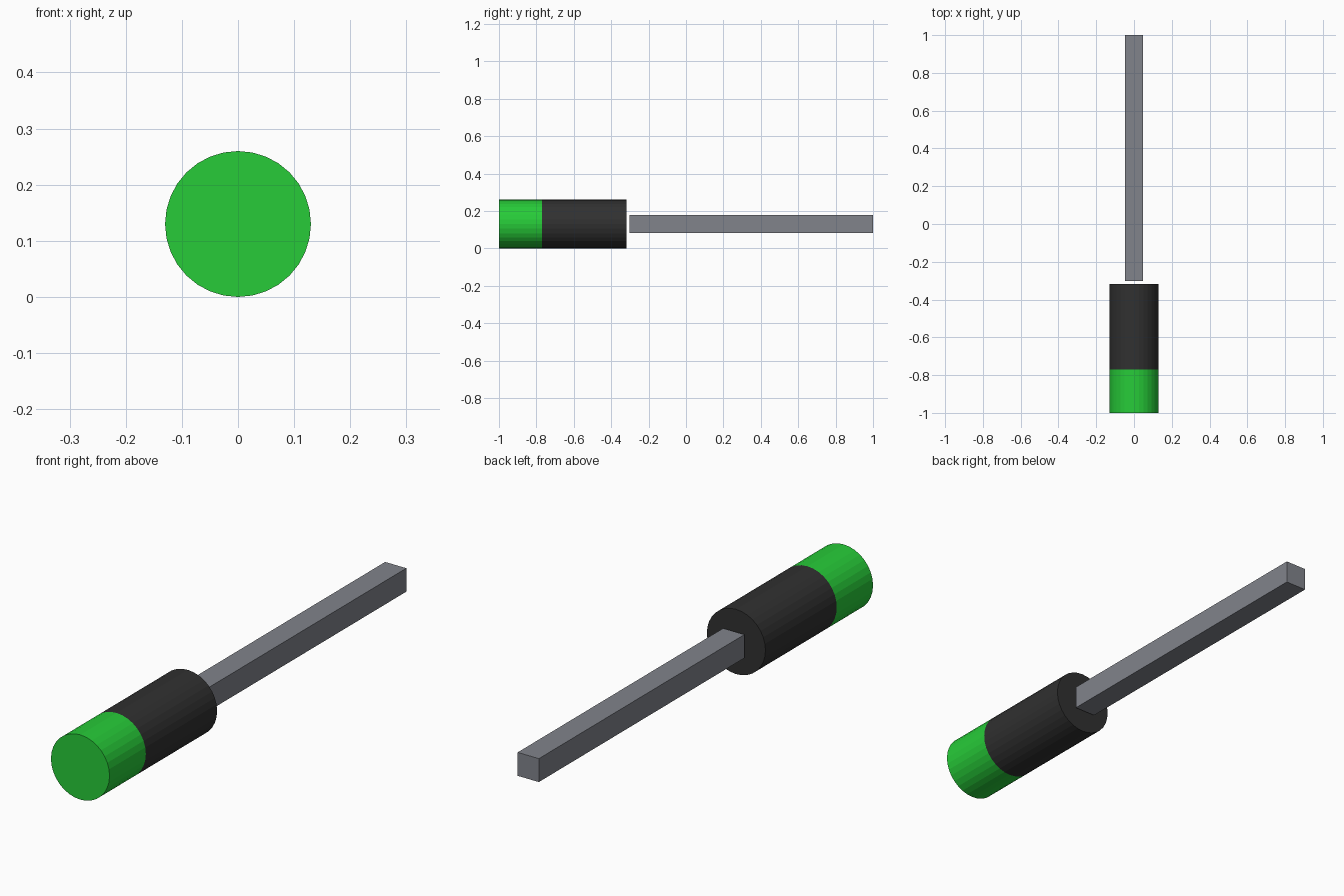
import bpy
import math

if "Cube" in bpy.data.objects:
    bpy.data.objects.remove(bpy.data.objects["Cube"])

R = 0.13       # handle radius, also the height of the centre line
SHAFT = 0.094  # width of the square shaft


def paint(obj, name, color):
    mat = bpy.data.materials.new(name)
    mat.diffuse_color = (*color, 1)
    mat.use_nodes = True
    mat.node_tree.nodes["Principled BSDF"].inputs["Base Color"].default_value = mat.diffuse_color
    obj.data.materials.append(mat)


def handle_part(name, y0, y1, color):
    bpy.ops.mesh.primitive_cylinder_add(
        vertices=32, radius=R, depth=y1 - y0,
        location=(0, (y0 + y1) / 2, R), rotation=(math.pi / 2, 0, 0))
    obj = bpy.context.object
    obj.name = name
    paint(obj, name + "_color", color)


# Two-tone round handle
handle_part("handle_end_cap", -1.0, -0.77, (0.02, 0.6, 0.04))
handle_part("handle_grip", -0.77, -0.318, (0.03, 0.03, 0.03))

# Square shaft, separated from the grip by a narrow gap
y0, y1 = -0.303, 1.0
bpy.ops.mesh.primitive_cube_add(size=1, location=(0, (y0 + y1) / 2, R))
shaft = bpy.context.object
shaft.name = "shaft"
shaft.scale = (SHAFT, y1 - y0, SHAFT)
bpy.ops.object.transform_apply(location=False, rotation=False, scale=True)
paint(shaft, "shaft_color", (0.22, 0.23, 0.26))
